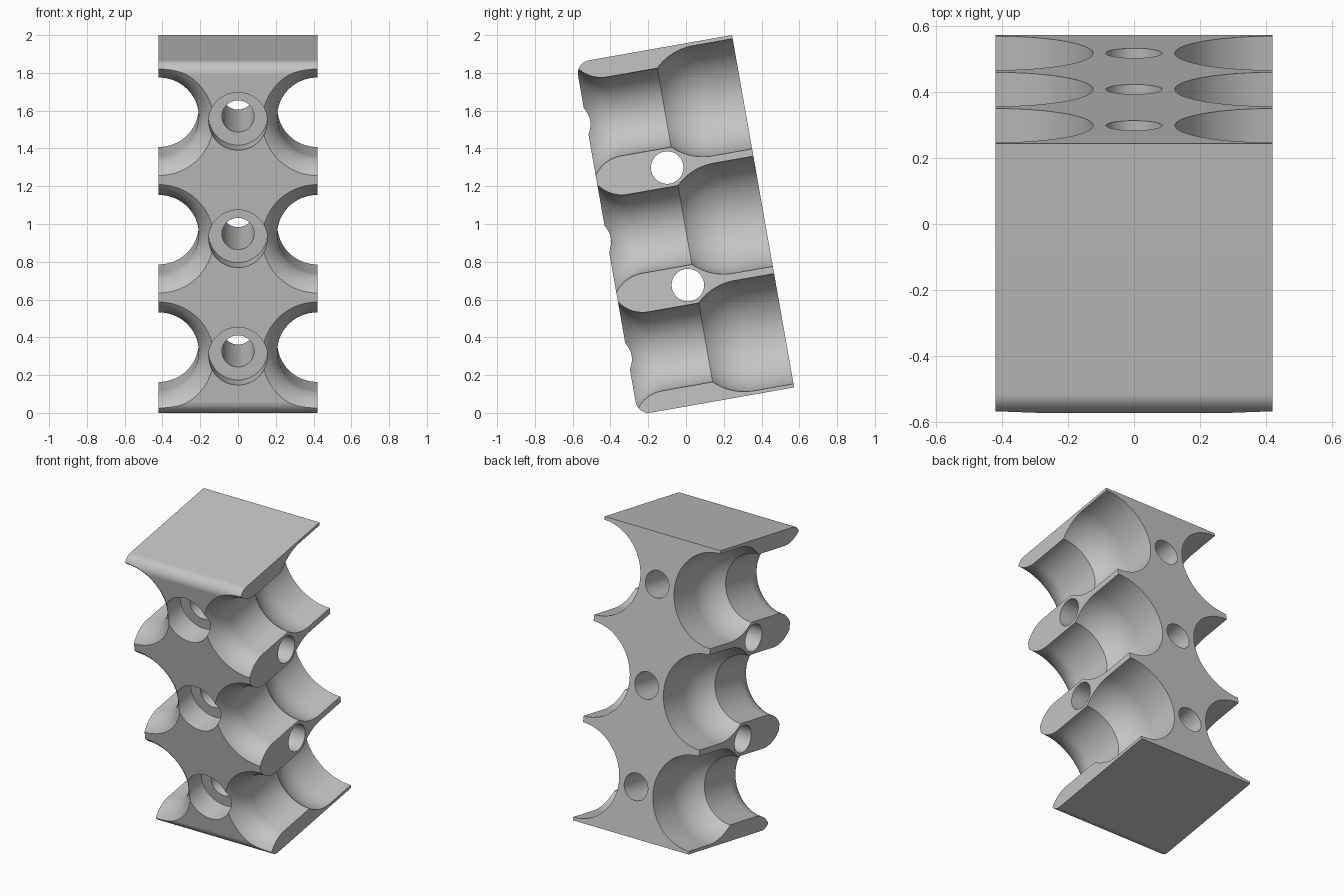
import bpy, bmesh
from math import radians, sin, cos, pi, sqrt, asin
from mathutils import Matrix, Vector

if "Cube" in bpy.data.objects:
    bpy.data.objects.remove(bpy.data.objects["Cube"])

WIDTH, HEIGHT, ROUND = 0.84, 1.894, 0.07
HALF, PITCH = WIDTH / 2, HEIGHT / 3
TILT = radians(10)


def make_object(name, bm):
    bmesh.ops.recalc_face_normals(bm, faces=bm.faces)
    mesh = bpy.data.meshes.new(name)
    bm.to_mesh(mesh)
    bm.free()
    obj = bpy.data.objects.new(name, mesh)
    bpy.context.collection.objects.link(obj)
    return obj


def arc(cy, cz, r, start, end, steps=10):
    return [(cy + r * cos(start + (end - start) * i / steps),
             cz + r * sin(start + (end - start) * i / steps)) for i in range(steps + 1)]


def lathe(name, profile, matrix, segments=96):
    """Closed solid turned around the Y axis from (distance, radius) pairs."""
    bm = bmesh.new()
    rings = [[bm.verts.new((r * cos(2 * pi * i / segments), d, r * sin(2 * pi * i / segments)))
              for i in range(segments)] for d, r in profile]
    for a, b in zip(rings, rings[1:]):
        for i in range(segments):
            j = (i + 1) % segments
            bm.faces.new((a[i], a[j], b[j], b[i]))
    bm.faces.new(rings[0])
    bm.faces.new(rings[-1])
    bmesh.ops.transform(bm, matrix=matrix, verts=bm.verts)
    obj = make_object(name, bm)
    obj.hide_render = True
    return obj


# Block with rounded front edges, extruded sideways
outline = [(HALF, 0), (HALF, HEIGHT)]
outline += arc(-HALF + ROUND, HEIGHT - ROUND, ROUND, pi / 2, pi)
outline += arc(-HALF + ROUND, ROUND, ROUND, pi, 1.5 * pi)
bm = bmesh.new()
side = bm.faces.new([bm.verts.new((-HALF, y, z)) for y, z in outline])
extruded = bmesh.ops.extrude_face_region(bm, geom=[side])["geom"]
bmesh.ops.translate(bm, vec=(WIDTH, 0, 0),
                    verts=[v for v in extruded if isinstance(v, bmesh.types.BMVert)])
block = make_object("connector_block", bm)

# Side channel: flared mouth, narrow neck, round-ended wide bore
NECK, WIDE, MOUTH, FLARE = 0.212, 0.296, 0.2915, 0.15
flare_r = (FLARE ** 2 + (MOUTH - NECK) ** 2) / (2 * (MOUTH - NECK))
flare_angle = asin(FLARE / flare_r)
ball = sqrt(WIDE ** 2 - NECK ** 2)
channel = [(-0.1 - HALF, MOUTH)]
channel += arc(FLARE - HALF, NECK + flare_r, flare_r, -pi / 2 - flare_angle, -pi / 2)
channel += arc(ball, 0, WIDE, pi - asin(NECK / WIDE), pi / 2, 14)
channel += [(HALF + 0.1, WIDE)]

# Screw hole with a counterbore at the front
screw = [(-0.1 - HALF, 0.155), (0.155 - HALF, 0.155), (0.155 - HALF, 0.085), (HALF + 0.1, 0.085)]

cutters = []
for row in range(3):
    z = PITCH * (row + 0.5)
    for x in (-HALF, HALF):
        cutters.append(lathe("channel_cutter", channel, Matrix.Translation((x, 0, z))))
    cutters.append(lathe("screw_hole_cutter", screw, Matrix.Translation((0, 0, z))))

# Cross holes through the ribs between the channels
for row in (1, 2):
    place = Matrix.Translation((0, -0.04, PITCH * row)) @ Matrix.Rotation(pi / 2, 4, 'Z')
    cutters.append(lathe("cross_hole_cutter", [(-0.6, 0.086), (0.6, 0.086)], place))

bpy.ops.object.select_all(action='DESELECT')
block.select_set(True)
bpy.context.view_layer.objects.active = block
for cutter in cutters:
    cut = block.modifiers.new("cut", 'BOOLEAN')
    cut.operation = 'DIFFERENCE'
    cut.solver = 'EXACT'
    cut.object = cutter
    bpy.ops.object.modifier_apply(modifier=cut.name)
    bpy.data.objects.remove(cutter)

# Lean the block back and stand it on the ground
lean = Matrix.Translation((0, 0.159, 0.062)) @ Matrix.Rotation(TILT, 4, 'X')
block.data.transform(lean)

grey = bpy.data.materials.new("plain_grey")
grey.use_nodes = True
colour = (0.55, 0.55, 0.55, 1)
grey.diffuse_color = colour
grey.node_tree.nodes["Principled BSDF"].inputs["Base Color"].default_value = colour
block.data.materials.clear()
block.data.materials.append(grey)
for face in block.data.polygons:
    face.material_index = 0

bpy.ops.object.shade_smooth_by_angle(angle=radians(25))
normals = block.modifiers.new("even_shading", 'WEIGHTED_NORMAL')
normals.keep_sharp = True
